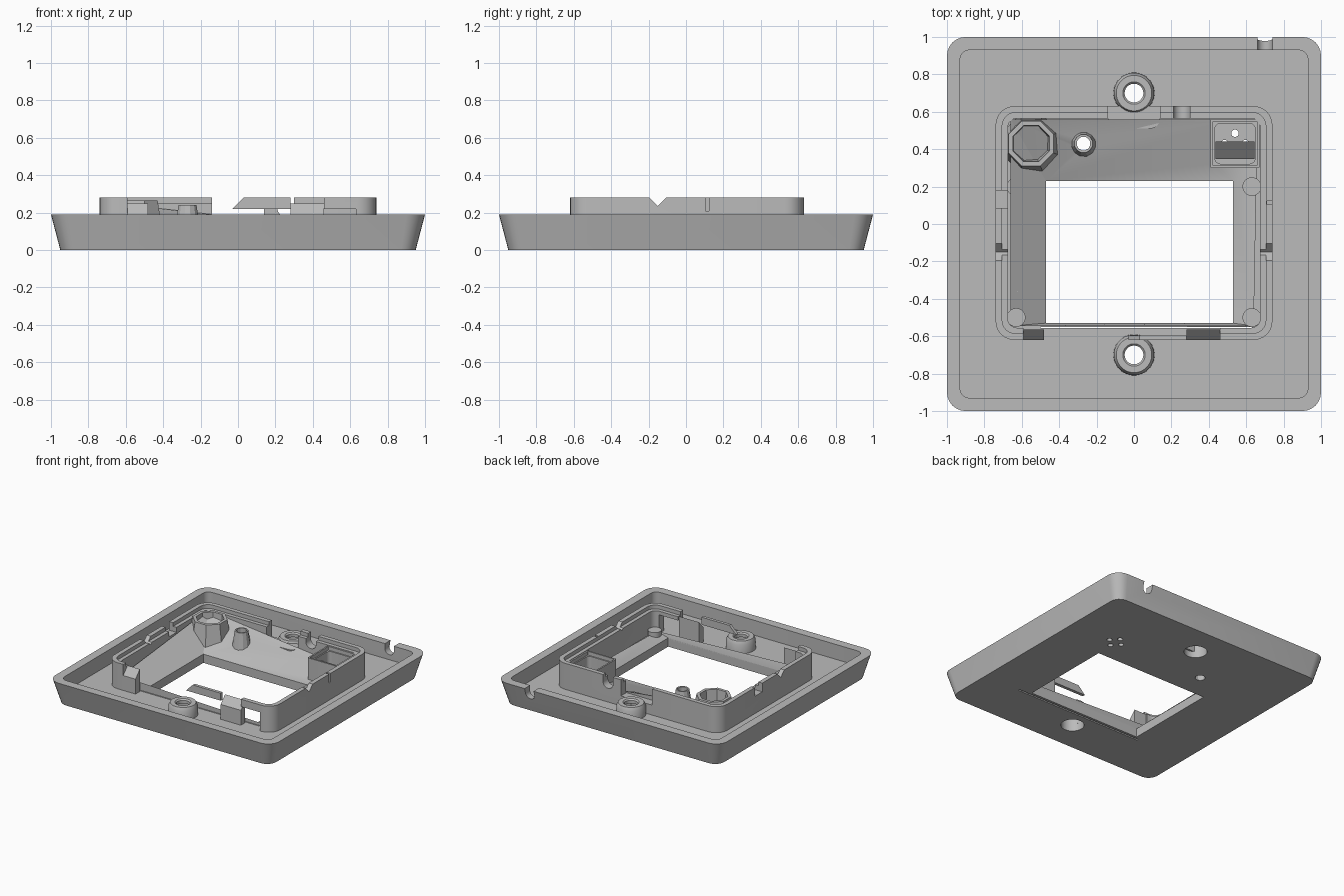
import bpy, bmesh, math
from mathutils import Vector

cube = bpy.data.objects.get("Cube")
if cube:
    bpy.data.objects.remove(cube, do_unlink=True)

grey = bpy.data.materials.new("plain_grey")
grey.use_nodes = True
COLOUR = (0.5, 0.5, 0.5, 1)
grey.diffuse_color = COLOUR
grey.node_tree.nodes["Principled BSDF"].inputs["Base Color"].default_value = COLOUR


def rrect(hx, hy, r, z, cx=0, cy=0, steps=6):
    """Ring of points round a rounded rectangle."""
    pts = []
    for k, (sx, sy) in enumerate([(1, 1), (-1, 1), (-1, -1), (1, -1)]):
        for i in range(steps + 1):
            a = math.pi / 2 * (k + i / steps)
            pts.append((cx + sx * (hx - r) + r * math.cos(a),
                        cy + sy * (hy - r) + r * math.sin(a), z))
    return pts


def ngon(r, z, cx, cy, n):
    return [(cx + r * math.cos(2 * math.pi * (i + 0.5) / n),
             cy + r * math.sin(2 * math.pi * (i + 0.5) / n), z) for i in range(n)]


def loft(name, rings, tube=False):
    """Skin rings into a solid; tube joins the last ring to the first."""
    bm = bmesh.new()
    loops = [[bm.verts.new(p) for p in ring] for ring in rings]
    pairs = list(zip(loops, loops[1:]))
    if tube:
        pairs.append((loops[-1], loops[0]))
    else:
        bm.faces.new(loops[0])
        bm.faces.new(loops[-1])
    for a, b in pairs:
        for i in range(len(a)):
            j = (i + 1) % len(a)
            bm.faces.new((a[i], a[j], b[j], b[i]))
    bmesh.ops.recalc_face_normals(bm, faces=bm.faces)
    mesh = bpy.data.meshes.new(name)
    bm.to_mesh(mesh)
    bm.free()
    mesh.materials.append(grey)
    obj = bpy.data.objects.new(name, mesh)
    bpy.context.collection.objects.link(obj)
    return obj


def box(name, x0, x1, y0, y1, z0, z1):
    rings = [[(x0, y0, z), (x1, y0, z), (x1, y1, z), (x0, y1, z)] for z in (z0, z1)]
    return loft(name, rings)


def rod(name, r, x, y, z0, z1, n=24):
    return loft(name, [ngon(r, z0, x, y, n), ngon(r, z1, x, y, n)])


def cut(obj, *cutters):
    """Subtract the cutters and bake the result."""
    for c in cutters:
        c.hide_render = True
        m = obj.modifiers.new("cut", "BOOLEAN")
        m.operation, m.solver, m.object = "DIFFERENCE", "EXACT", c
    dg = bpy.context.evaluated_depsgraph_get()
    dg.update()
    mesh = bpy.data.meshes.new_from_object(obj.evaluated_get(dg))
    obj.modifiers.clear()
    obj.data = mesh
    for c in cutters:
        bpy.data.objects.remove(c, do_unlink=True)


FLOOR = 0.07
HEX = (-0.27, 0.43)
OCT = (-0.55, 0.43)

# Tapered tray with raised rim
tray = loft("tray", [rrect(0.95, 0.95, 0.08, 0), rrect(1, 1, 0.1, 0.19),
                     rrect(0.93, 0.93, 0.05, 0.19), rrect(0.93, 0.93, 0.05, FLOOR)])
holes = [box("cutter", -0.47, 0.53, -0.53, 0.23, -1, 1),
         box("cutter", -0.5, 0.63, -0.563, -0.55, -1, 1),
         box("cutter", 0.66, 0.74, 0.9, 1.1, 0.15, 1)]
notch = rod("cutter", 0.04, 0, 0, -0.1, 0.1)
notch.rotation_euler.x = math.pi / 2
notch.location = (0.7, 1, 0.15)
holes.append(notch)
holes += [rod("cutter", 0.085, 0, y, -1, 1) for y in (-0.7, 0.7)]
holes.append(rod("cutter", 0.037, *HEX, -1, 1, 12))
holes += [rod("cutter", 0.02, 0.54 + dx, 0.43 + dy, -1, 1, 12)
          for dx, dy in [(0.055, 0), (-0.055, 0), (0, 0.055), (0, -0.055)]]
cut(tray, *holes)

# Screw bosses, hollow underneath
for label, y in (("front", -0.7), ("back", 0.7)):
    profile = [(0.11, 0.06), (0.108, 0.14), (0.095, 0.165), (0.06, 0.165), (0.05, 0.155),
               (0.05, 0.13), (0.085, 0.13), (0.085, 0.06)]
    loft(label + "_screw_boss", [ngon(r, z, 0, y, 32) for r, z in profile], True)

# Inner box wall with stepped lip
wall = loft("inner_wall", [rrect(hx, hy, r, z, 0, 0.005) for hx, hy, r, z in [
    (0.74, 0.625, 0.1, 0.05), (0.74, 0.625, 0.1, 0.28), (0.705, 0.59, 0.07, 0.28),
    (0.705, 0.59, 0.07, 0.25), (0.675, 0.56, 0.05, 0.25), (0.675, 0.56, 0.05, 0.05)]], True)
cuts = [box("cutter", -0.59, 0.46, -0.8, -0.5, FLOOR, 1),
        box("cutter", 0.45, 0.63, -0.8, -0.5, FLOOR, 0.22),
        box("cutter", -0.14, 0.14, 0.5, 0.8, 0.15, 1),
        box("cutter", 0.21, 0.30, 0.5, 0.8, 0.22, 1),
        box("cutter", -0.8, -0.6, 0.085, 0.18, 0.21, 1),
        box("cutter", 0.71, 0.8, 0.105, 0.122, 0.21, 1)]
groove = rod("cutter", 0.045, 0, 0, -0.1, 0.1)
groove.rotation_euler.x = math.pi / 2
groove.location = (0.255, 0.6, 0.225)
cuts.append(groove)
for x in (-0.72, 0.72):
    vee = box("cutter", -0.1, 0.1, -0.035, 0.035, -0.035, 0.035)
    vee.rotation_euler.x = math.pi / 4
    vee.location = (x, -0.15, 0.285)
    cuts.append(vee)
cut(wall, *cuts)

# Shelf under the back gap
loft("back_shelf", [rrect(0.14, 0.06, 0.055, z, 0, 0.57) for z in (0.05, 0.15)])

# Remaining piece of the front wall
loft("front_wall_tab", [[(-0.03, y, 0.22), (0.28, y, 0.22), (0.28, y, 0.28), (0.03, y, 0.28)]
                        for y in (-0.62, -0.595)])

# Front clips with sloping tops
for label, x0, x1 in (("right", -0.59, -0.48), ("left", 0.28, 0.46)):
    loft(label + "_front_clip", [[(x, -0.62, FLOOR - 0.01), (x, -0.565, FLOOR - 0.01),
                                  (x, -0.565, 0.25), (x, -0.62, 0.19)] for x in (x0, x1)])

# Sloping surround leading down to the window
outer = [(-0.66, -0.545, 0.14), (0.64, -0.545, 0.09), (0.66, 0.56, 0.1), (-0.66, 0.56, 0.25)]
inner = [(-0.47, -0.53, FLOOR), (0.53, -0.53, FLOOR), (0.53, 0.23, FLOOR), (-0.47, 0.23, FLOOR)]
surround = loft("sloped_surround", [outer, inner, [(x, y, 0.05) for x, y, z in inner],
                                    [(x, y, 0.05) for x, y, z in outer]], True)
cut(surround, rod("cutter", 0.037, *HEX, -1, 1, 12),
    box("cutter", 0.43, 0.65, 0.32, 0.54, 0, 1))

# Small corner pads and a row of pips
for label, x, y in [("front_right", -0.63, -0.5), ("front_left", 0.63, -0.5),
                    ("back_right", -0.63, 0.2), ("back_left", 0.63, 0.2)]:
    rod(label + "_pad", 0.05, x, y, 0.05, 0.17 if x < 0 else 0.12)
for i in range(10):
    rod("pip_%d" % i, 0.005, -0.627, -0.36 + i * 0.047, 0.06, 0.145 + i * 0.004, 6)

# Hollow octagonal and hexagonal posts
loft("octagonal_post", [ngon(r, z, *OCT, 8) for r, z in [
    (0.165, 0.06), (0.13, 0.265), (0.105, 0.265), (0.09, 0.1)]])
loft("hexagonal_post", [ngon(r, z, *HEX, n) for r, z, n in [
    (0.078, 0.06, 12), (0.05, 0.24, 12), (0.037, 0.24, 12), (0.037, 0.06, 12)]], True)

# Square socket with rounded pocket and ramp
CX, CY = 0.54, 0.43
loft("socket_frame", [rrect(h, h, r, z, CX, CY) for h, r, z in [
    (0.13, 0.005, 0.05), (0.13, 0.005, 0.25), (0.118, 0.005, 0.25),
    (0.118, 0.005, 0.22), (0.108, 0.03, 0.22), (0.108, 0.03, 0.05)]], True)
loft("socket_ramp", [[(x, 0.35, 0.06), (x, 0.44, 0.06), (x, 0.44, 0.18), (x, 0.35, 0.1)]
                     for x in (0.435, 0.645)])

# Smooth the curved faces and keep edges sharp
bpy.ops.object.select_all(action="DESELECT")
for obj in bpy.context.scene.objects:
    if obj.type == "MESH" and grey.name in obj.data.materials:
        obj.select_set(True)
        bpy.context.view_layer.objects.active = obj
bpy.ops.object.shade_smooth_by_angle(angle=math.radians(28))
